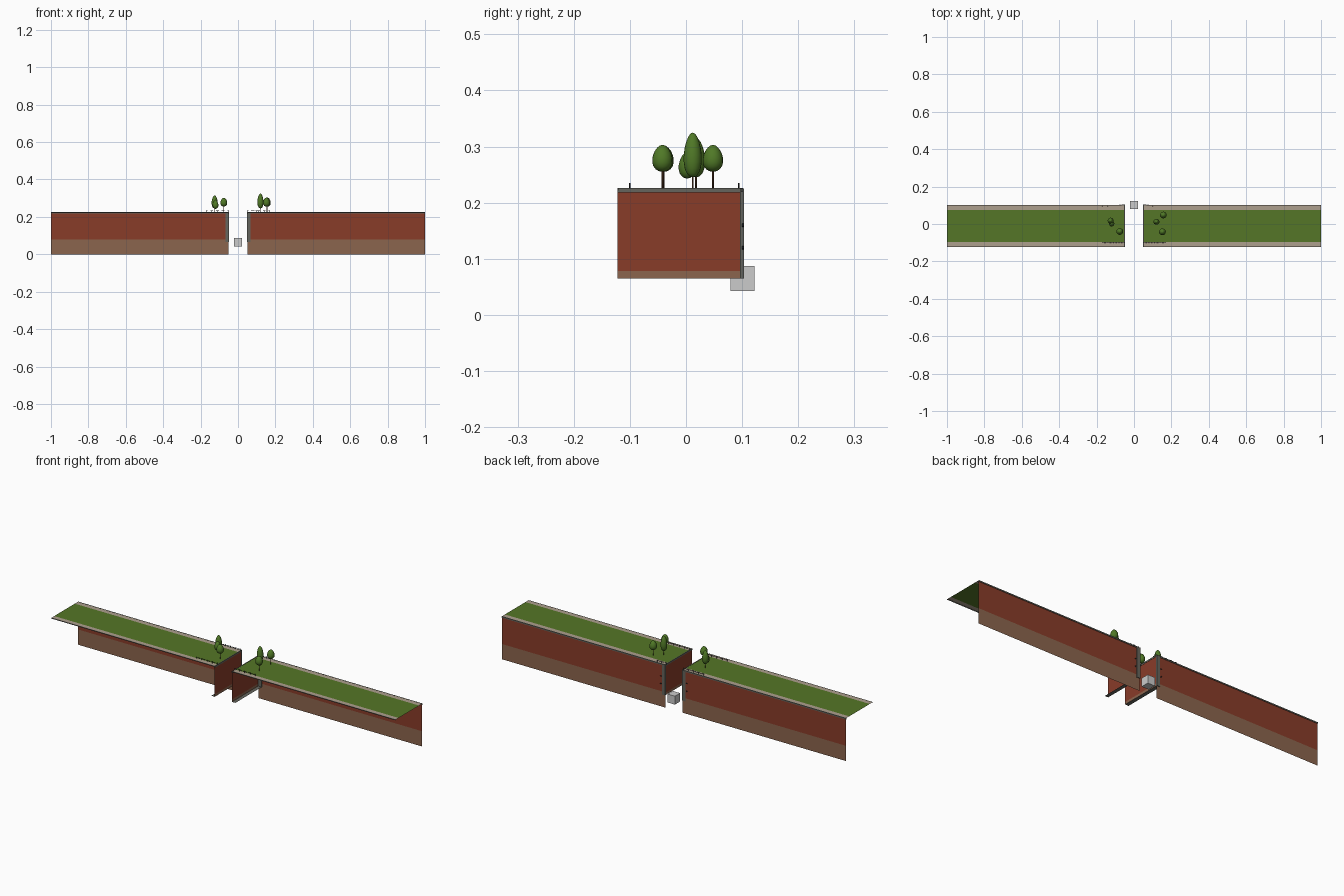
import bpy, bmesh, math
from mathutils import Vector

if "Cube" in bpy.data.objects:
    bpy.data.objects.remove(bpy.data.objects["Cube"])


def material(name, r, g, b):
    m = bpy.data.materials.new(name)
    m.diffuse_color = (r, g, b, 1)
    m.use_nodes = True
    m.node_tree.nodes["Principled BSDF"].inputs["Base Color"].default_value = m.diffuse_color
    return m


RED = material("red_brick", 0.25, 0.045, 0.022)
BROWN = material("brown_footing", 0.26, 0.13, 0.075)
GRASS = material("grass", 0.09, 0.18, 0.02)
TAN = material("tan_paving", 0.42, 0.35, 0.27)
STONE = material("grey_stone", 0.13, 0.13, 0.11)
IRON = material("dark_iron", 0.02, 0.02, 0.02)
LEAF = material("leaves", 0.08, 0.19, 0.02)
BARK = material("bark", 0.12, 0.05, 0.02)


def add(name, bm, mat, smooth=False):
    me = bpy.data.meshes.new(name)
    bmesh.ops.recalc_face_normals(bm, faces=bm.faces)
    bm.to_mesh(me)
    bm.free()
    ob = bpy.data.objects.new(name, me)
    bpy.context.collection.objects.link(ob)
    if mat:
        me.materials.append(mat)
    for p in me.polygons:
        p.use_smooth = smooth
    return ob


def sheet(name, corners, mat):
    bm = bmesh.new()
    bm.faces.new([bm.verts.new(c) for c in corners])
    return add(name, bm, mat)


def box(name, lo, hi, mat=None):
    bm = bmesh.new()
    bmesh.ops.create_cube(bm, size=1)
    for v in bm.verts:
        v.co = [(a + b) / 2 + c * abs(b - a) for a, b, c in zip(lo, hi, v.co)]
    return add(name, bm, mat)


def rod(name, a, b, r, mat, sides=6):
    a, b = Vector(a), Vector(b)
    bm = bmesh.new()
    bmesh.ops.create_cone(bm, cap_ends=True, segments=sides, radius1=r,
                          radius2=r, depth=(b - a).length)
    q = (b - a).to_track_quat('Z', 'Y')
    for v in bm.verts:
        v.co = q @ v.co + (a + b) / 2
    return add(name, bm, mat, True)


def crown(name, x, y, z0, z1, r):
    # egg-shaped crown, fuller at the bottom
    bm = bmesh.new()
    bmesh.ops.create_uvsphere(bm, u_segments=16, v_segments=10, radius=1)
    for v in bm.verts:
        k = r * (1 - 0.18 * v.co.z)
        v.co = (x + v.co.x * k, y + v.co.y * k, (z0 + z1) / 2 + v.co.z * (z1 - z0) / 2)
    return add(name, bm, LEAF, True)


def tree(name, x, y, z0, z1, r):
    crown(name + "_crown", x, y, z0, z1, r)
    rod(name + "_trunk", (x, y, TOP), (x, y, z0 + 0.015), 0.0016, BARK)


def fence(name, x0, x1, y):
    n = max(2, round(abs(x1 - x0) / 0.03) + 1)
    xs = [x0 + (x1 - x0) * i / (n - 1) for i in range(n)]
    for x in xs:
        rod(name + "_post", (x, y, TOP), (x, y, TOP + 0.010), 0.0012, IRON)
    # sagging rail between the posts
    for a, b in zip(xs, xs[1:]):
        m = (a + b) / 2
        rod(name + "_rail", (a, y, TOP + 0.008), (m, y, TOP + 0.006), 0.0008, IRON, 4)
        rod(name + "_rail", (m, y, TOP + 0.006), (b, y, TOP + 0.008), 0.0008, IRON, 4)


TOP, MID, LOW = 0.225, 0.08, 0.065
F, B = -0.122, 0.1
IN, OUT = 0.05, 1.0

for side, s in (("left", -1), ("right", 1)):
    i, o = s * IN, s * OUT
    # top deck: paving strips with grass between
    for part, y0, y1, mat in (("front_paving", F, F + 0.026, TAN),
                              ("grass", F + 0.026, B - 0.026, GRASS),
                              ("back_paving", B - 0.026, B, TAN)):
        sheet(f"{side}_{part}", [(i, y0, TOP), (o, y0, TOP), (o, y1, TOP), (i, y1, TOP)], mat)
    # long rear wall, brick over footing
    for part, z0, z1, mat in (("brick_wall", MID, TOP, RED), ("wall_footing", 0, MID, BROWN)):
        sheet(f"{side}_{part}", [(i, B, z0), (o, B, z0), (o, B, z1), (i, B, z1)], mat)
    # end wall facing the gap, with its footing ledge
    sheet(f"{side}_end_wall", [(i, F, 0.078), (i, B, 0.078), (i, B, TOP), (i, F, TOP)], RED)
    sheet(f"{side}_end_footing", [(i, F, LOW), (i, B, LOW), (i, B, 0.078), (i, F, 0.078)], BROWN)
    e = s * (IN + 0.02)
    sheet(f"{side}_end_ledge", [(i, F, LOW), (i, B, LOW), (e, B, LOW), (e, F, LOW)], STONE)
    # stone edging and corner pillar
    box(f"{side}_end_edging", (i - s * 0.001, F, 0.218), (i + s * 0.003, B + 0.002, TOP + 0.001), STONE)
    box(f"{side}_back_edging", (i, B - 0.002, 0.219), (o, B + 0.002, TOP + 0.0005), STONE)
    box(f"{side}_front_edging", (i, F, 0.222), (o, F + 0.002, TOP + 0.0005), STONE)
    box(f"{side}_corner_pillar", (i - s * 0.001, B - 0.004, LOW), (i + s * 0.018, B + 0.003, TOP), STONE)
    # mooring knobs on the rear wall
    for z in (0.12, 0.16):
        rod(f"{side}_mooring_knob", (s * 0.075, B, z), (s * 0.075, B + 0.003, z), 0.003, IRON)
    fence(f"{side}_front_fence", i, s * 0.17, -0.1)
    fence(f"{side}_back_fence", i, s * (0.17 if s < 0 else 0.10), 0.094)

# trees
tree("left_tall_tree", -0.125, 0.018, 0.245, 0.315, 0.016)
crown("left_side_crown", -0.12, 0.002, 0.243, 0.290, 0.015)
tree("left_round_tree", -0.076, -0.040, 0.255, 0.302, 0.018)
tree("right_tall_tree", 0.12, 0.012, 0.245, 0.325, 0.016)
tree("right_back_tree", 0.157, 0.048, 0.255, 0.303, 0.018)
tree("right_front_tree", 0.152, -0.042, 0.255, 0.303, 0.018)

# grey block in the gap
box("gap_block", (-0.021, 0.079, 0.043), (0.021, 0.122, 0.087))
